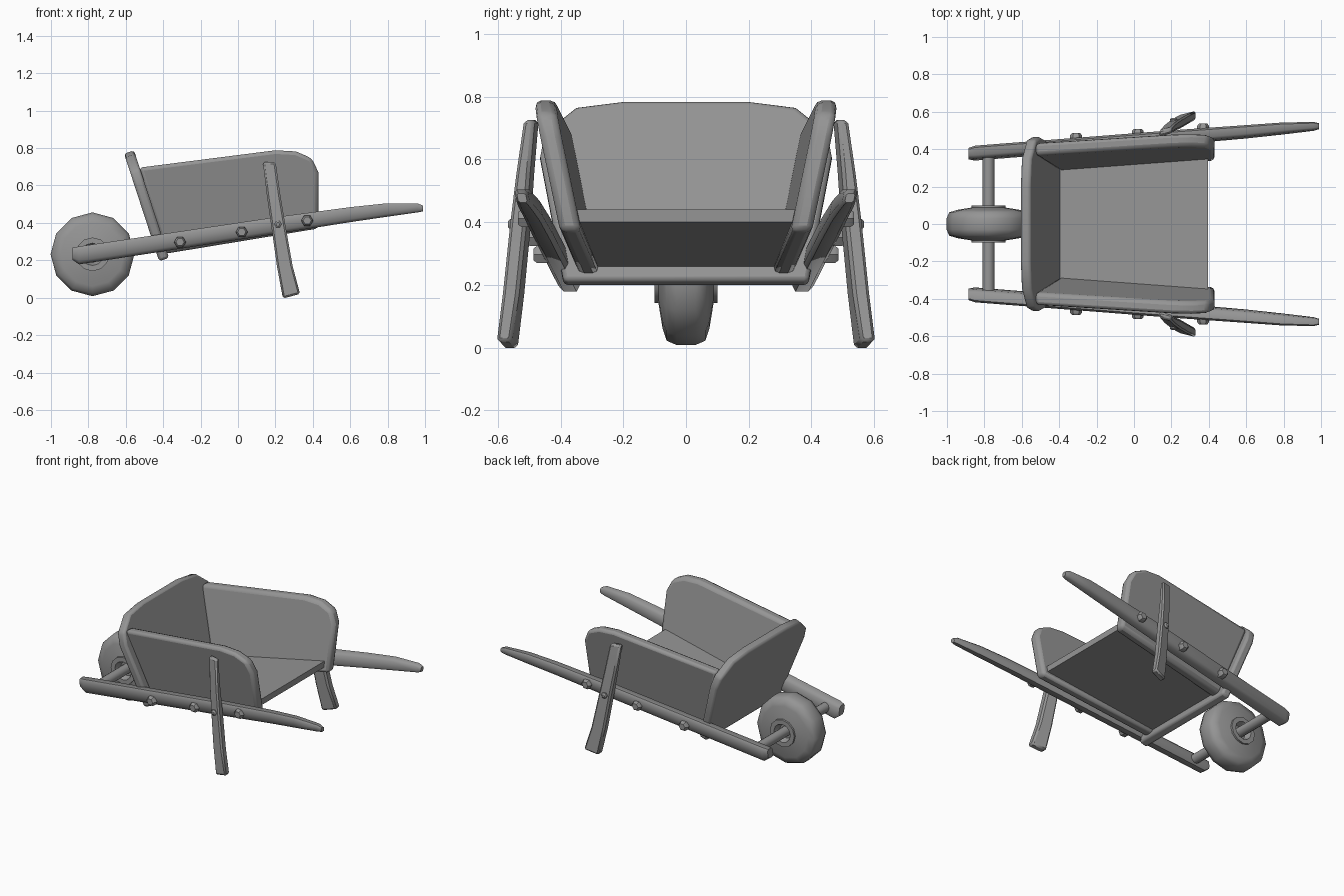
import bpy, bmesh, math
from mathutils import Vector

cube = bpy.data.objects.get("Cube")
if cube:
    bpy.data.objects.remove(cube)

grey = bpy.data.materials.new("grey")
grey.use_nodes = True
colour = (0.3, 0.3, 0.3, 1)
grey.diffuse_color = colour
grey.node_tree.nodes["Principled BSDF"].inputs["Base Color"].default_value = colour


def loft(name, rings, bevel=0, segments=1, angle=40):
    """Join equal rings of points into a capped solid."""
    bm = bmesh.new()
    loops = [[bm.verts.new(p) for p in ring] for ring in rings]
    n = len(loops[0])
    for a, b in zip(loops, loops[1:]):
        for i in range(n):
            j = (i + 1) % n
            bm.faces.new((a[i], a[j], b[j], b[i]))
    bm.faces.new(loops[0])
    bm.faces.new(loops[-1])
    bmesh.ops.recalc_face_normals(bm, faces=bm.faces)
    mesh = bpy.data.meshes.new(name)
    bm.to_mesh(mesh)
    bm.free()
    mesh.materials.append(grey)
    obj = bpy.data.objects.new(name, mesh)
    bpy.context.collection.objects.link(obj)
    if bevel:
        mod = obj.modifiers.new("bevel", "BEVEL")
        mod.width, mod.segments = bevel, segments
        mod.limit_method, mod.angle_limit = "ANGLE", math.radians(35)
    bpy.ops.object.select_all(action="DESELECT")
    obj.select_set(True)
    bpy.context.view_layer.objects.active = obj
    bpy.ops.object.shade_smooth_by_angle(angle=math.radians(angle))
    return obj


def spin(name, profile, centre, sides, side=1, angle=40):
    """Loft (radius, y) pairs around an axis along y."""
    x, y, z = centre
    rings = []
    for r, d in profile:
        turns = [2 * math.pi * i / sides for i in range(sides)]
        rings.append([(x + r * math.cos(t), (y + d) * side, z + r * math.sin(t)) for t in turns])
    return loft(name, rings, angle=angle)


# Wheel with a raised, recessed hub, and its axle
half = [(0.045, 0.06), (0.06, 0.1), (0.09, 0.1), (0.09, 0.088), (0.17, 0.075), (0.21, 0.062), (0.224, 0.03)]
wheel = half + [(r, -d) for r, d in reversed(half)]
spin("wheel", wheel, (-0.778, 0, 0.232), 12, angle=50)
spin("axle", [(0.032, -0.37), (0.032, 0.37)], (-0.778, 0, 0.232), 10)

# Sloping floor, narrower towards the wheel
floor = []
for x, w, z in ((-0.43, 0.33, 0.27), (0.395, 0.385, 0.42)):
    floor.append([(x, -w, z - 0.02), (x, w, z - 0.02), (x, w, z + 0.02), (x, -w, z + 0.02)])
loft("floor", floor)

# Leaning end board with rounded top corners
outline = [(0.39, 0), (0.425, 0.2), (0.465, 0.42), (0.45, 0.5), (0.35, 0.585), (0.2, 0.605)]
outline += [(-y, h) for y, h in reversed(outline)]
lean = Vector((-0.31, 0, 0.95))
base = Vector((-0.395, 0, 0.204))
board = []
for t in (-0.028, 0.028):
    off = base + Vector((0.95, 0, 0.31)) * t
    board.append([off + lean * h + Vector((0, y, 0)) for y, h in outline])
loft("end_board", board, 0.014, 2)


def panel_y(x, z):
    rise = z - (0.37 + 0.16 * (x - 0.43))
    return 0.368 + 0.21 * rise + 0.07 * (x - 0.43)


panel = [(-0.39, 0.235), (0.43, 0.37), (0.43, 0.67), (0.395, 0.745), (0.31, 0.782), (0.2, 0.788), (-0.53, 0.695)]

# Rail stations: x, y, z, half width, half height
stations = [(-0.885, 0.376, 0.235, 0.027, 0.032), (-0.85, 0.379, 0.226, 0.034, 0.048),
            (0.21, 0.462, 0.387, 0.034, 0.045), (0.6, 0.493, 0.444, 0.031, 0.04),
            (0.79, 0.51, 0.468, 0.028, 0.036), (0.96, 0.522, 0.48, 0.021, 0.024),
            (0.99, 0.523, 0.477, 0.014, 0.015)]
section = [(-1, -0.6), (-0.6, -1), (0.6, -1), (1, -0.6), (1, 0.6), (0.6, 1), (-0.6, 1), (-1, 0.6)]

# Leg stations: x, y, z, half width, half depth
leg = [(0.167, 0.493, 0.725, 0.034, 0.017), (0.19, 0.513, 0.55, 0.036, 0.022),
       (0.215, 0.528, 0.39, 0.038, 0.026), (0.25, 0.55, 0.17, 0.042, 0.026),
       (0.286, 0.57, 0.008, 0.046, 0.024)]

for side, word in ((1, "left"), (-1, "right")):
    # Thick side panel with soft edges
    sheets = []
    for t in (-0.034, 0.034):
        sheets.append([(x, (panel_y(x, z) + t) * side, z) for x, z in panel])
    loft(word + "_side_panel", sheets, 0.02, 2)

    # Long rail ending in a handle
    rings = []
    for x, y, z, w, h in stations:
        rings.append([(x, (y + a * w + 0.2 * b * h) * side, z + b * h) for a, b in section])
    loft(word + "_rail", rings, angle=50)

    # Splayed leg, twisted a little outwards
    rings = []
    for x, y, z, w, d in leg:
        corners = ((-1, -1), (1, -1), (1, 1), (-1, 1))
        rings.append([(x + a * w, (y + b * d + 0.25 * a * w) * side, z + 0.012 * a * (z < 0.1))
                      for a, b in corners])
    loft(word + "_leg", rings, 0.01)

    # Bolts through the rail and the leg
    for i, (x, y, z) in enumerate(((-0.31, 0.43, 0.297), (0.02, 0.452, 0.351), (0.37, 0.48, 0.412))):
        spin(f"{word}_rail_bolt_{i + 1}", [(0.032, 0), (0.032, 0.045), (0.022, 0.056)], (x, y, z), 6, side)
    spin(word + "_leg_bolt", [(0.02, 0), (0.02, 0.03), (0.01, 0.038)], (0.213, 0.53, 0.393), 6, side)
